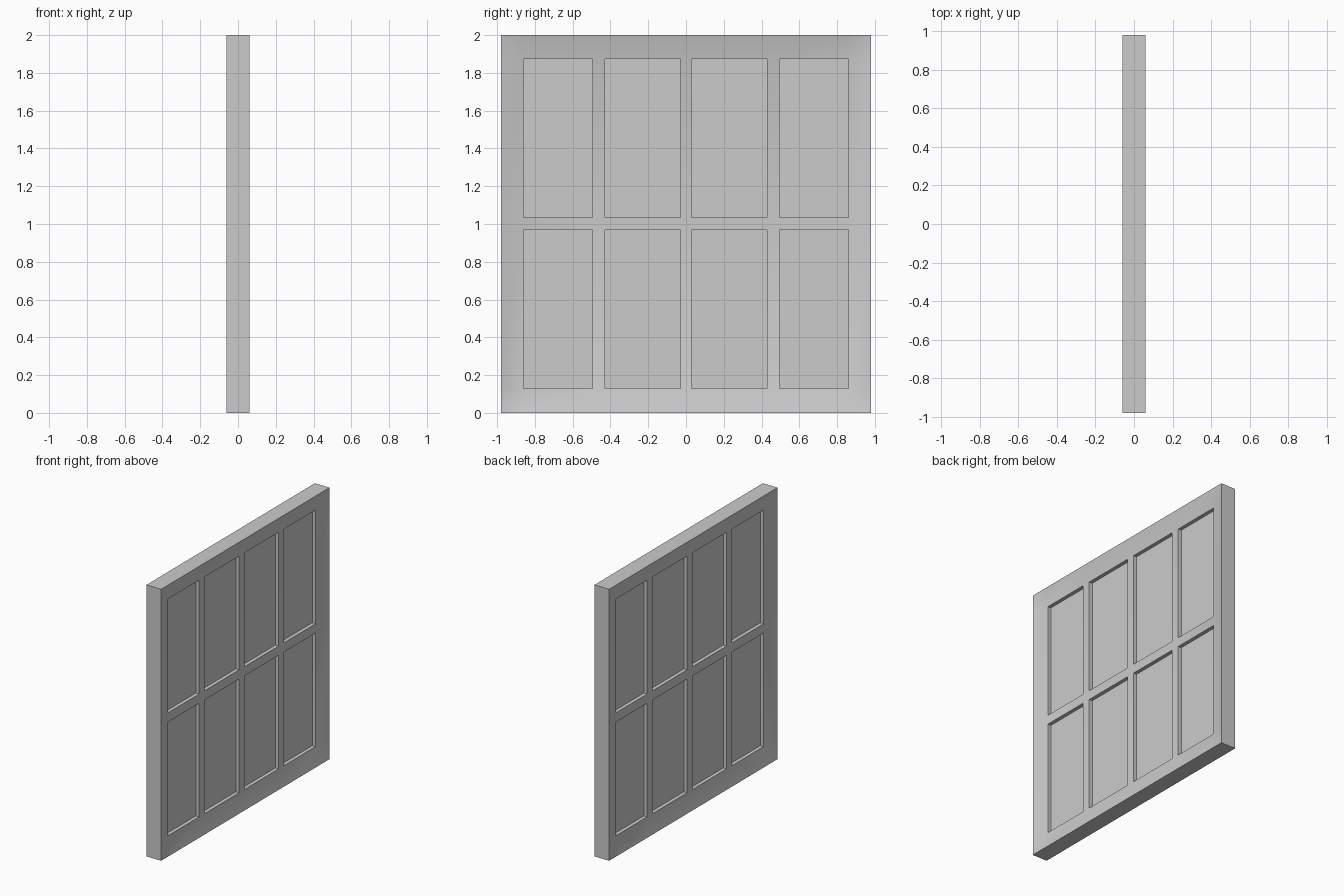
import bpy, bmesh
from math import radians

if "Cube" in bpy.data.objects:
    bpy.data.objects.remove(bpy.data.objects["Cube"])

RIM_HALF = 0.06        # half thickness at the outer edge
BAR_HALF = 0.03        # half thickness at the openings and glazing bars
PANE_HALF = 0.003      # half thickness of the thin panes
Y = [-0.98, -0.86, -0.495, -0.43, -0.03, 0.03, 0.43, 0.495, 0.86, 0.98]
Z = [0.0, 0.13, 0.967, 1.035, 1.873, 2.0]
NY, NZ = len(Y) - 1, len(Z) - 1


def is_opening(i, j):
    return i % 2 == 1 and j % 2 == 1


def frame_half(i, j):
    """Thick at the outer edge, sloping down to the bars."""
    return RIM_HALF if i in (0, NY) or j in (0, NZ) else BAR_HALF


def lattice(name, keep, half):
    """Slab made of the chosen Y/Z cells, symmetric about x = 0."""
    bm = bmesh.new()
    verts = {(s, i, j): bm.verts.new((s * half(i, j), Y[i], Z[j]))
             for s in (-1, 1) for i in range(NY + 1) for j in range(NZ + 1)}
    for i in range(NY):
        for j in range(NZ):
            if not keep(i, j):
                continue
            ring = [(i, j), (i + 1, j), (i + 1, j + 1), (i, j + 1)]
            corner = i in (0, NY - 1) and j in (0, NZ - 1)
            for s in (-1, 1):
                q = [verts[s, a, b] for a, b in ring]
                if corner:      # mitred corner: split from outside to inside
                    k = 0 if (i == 0) == (j == 0) else 1
                    q = q[k:] + q[:k]
                    bm.faces.new((q[0], q[1], q[2]))
                    bm.faces.new((q[0], q[2], q[3]))
                else:
                    bm.faces.new(q)
            # side walls wherever the neighbouring cell is empty
            sides = [(i, j - 1), (i + 1, j), (i, j + 1), (i - 1, j)]
            for k, (a, b) in enumerate(sides):
                if 0 <= a < NY and 0 <= b < NZ and keep(a, b):
                    continue
                p, r = ring[k], ring[(k + 1) % 4]
                bm.faces.new((verts[-1, *p], verts[-1, *r],
                              verts[1, *r], verts[1, *p]))
    bmesh.ops.delete(bm, geom=[v for v in bm.verts if not v.link_faces],
                     context='VERTS')
    bmesh.ops.recalc_face_normals(bm, faces=bm.faces[:])
    mesh = bpy.data.meshes.new(name)
    bm.to_mesh(mesh)
    bm.free()
    obj = bpy.data.objects.new(name, mesh)
    bpy.context.collection.objects.link(obj)
    return obj


# Outer frame with inward-sloping border and glazing bars
frame = lattice("window_frame", lambda i, j: not is_opening(i, j), frame_half)
bpy.context.view_layer.objects.active = frame
frame.select_set(True)
bpy.ops.object.shade_smooth_by_angle(angle=radians(30))

# Eight thin panes in the middle of the openings
lattice("window_panes", is_opening, lambda i, j: PANE_HALF)
